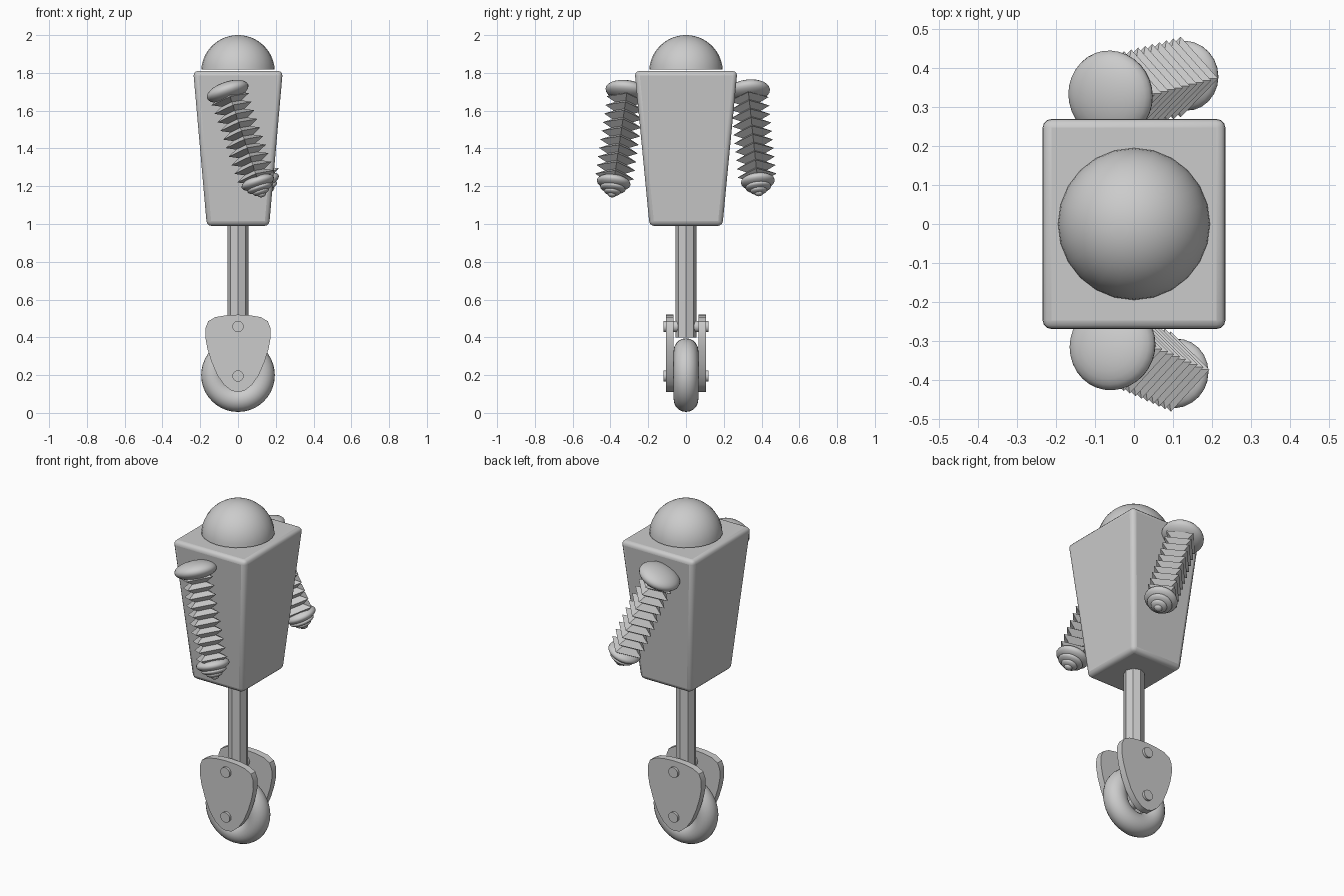
import bpy
import bmesh
from math import sin, cos, pi, radians
from mathutils import Matrix, Vector

default = bpy.data.objects.get("Cube")
if default:
    bpy.data.objects.remove(default)


def finish(name, bm, matrix=None, smooth=None, bevel=0, segments=1):
    """Turn a bmesh into a named object, optionally bevelled and smoothed."""
    bmesh.ops.remove_doubles(bm, verts=bm.verts, dist=1e-5)
    if matrix:
        bm.transform(matrix)
    bmesh.ops.recalc_face_normals(bm, faces=bm.faces)
    mesh = bpy.data.meshes.new(name)
    bm.to_mesh(mesh)
    bm.free()
    obj = bpy.data.objects.new(name, mesh)
    bpy.context.collection.objects.link(obj)
    if bevel:
        mod = obj.modifiers.new("Bevel", "BEVEL")
        mod.width = bevel
        mod.segments = segments
    if smooth:
        bpy.ops.object.select_all(action="DESELECT")
        obj.select_set(True)
        bpy.context.view_layer.objects.active = obj
        bpy.ops.object.shade_smooth_by_angle(angle=radians(smooth))
    return obj


def lathe(name, profile, sides, matrix=None, smooth=None, closed=False):
    """Revolve (radius, height) points around z."""
    bm = bmesh.new()
    rings = [[bm.verts.new((r * cos(2 * pi * k / sides), r * sin(2 * pi * k / sides), z))
              for k in range(sides)] for r, z in profile]
    pairs = list(zip(rings, rings[1:]))
    if closed:
        pairs.append((rings[-1], rings[0]))
    for a, b in pairs:
        for k in range(sides):
            n = (k + 1) % sides
            bm.faces.new((a[k], a[n], b[n], b[k]))
    return finish(name, bm, matrix, smooth)


def arc(radius, half_height, start=-pi / 2, end=pi / 2, steps=14, z=0):
    angles = [start + (end - start) * i / steps for i in range(steps + 1)]
    return [(max(radius * cos(a), 0), z + half_height * sin(a)) for a in angles]


def rod(radius, low, high):
    return [(0, low), (radius, low), (radius, high), (0, high)]


# Tapered body with rounded edges
bm = bmesh.new()
bmesh.ops.create_cube(bm, size=2)
for v in bm.verts:
    top = v.co.z > 0
    v.co = (v.co.x * (0.237 if top else 0.165),
            v.co.y * (0.272 if top else 0.193),
            1.81 if top else 0.99)
finish("body", bm, smooth=40, bevel=0.025, segments=3)

# Domed head
lathe("head_dome", [(0, 1.817)] + arc(0.195, 0.195, start=0.06, z=1.805), 24, smooth=40)

# Octagonal leg post
lathe("leg_post", rod(0.055, 0.4, 1.05), 8)

# Wheel tyre, turning about the y axis
along_y = Matrix.Rotation(pi / 2, 4, "X")
tyre = [(0.13 + 0.065 * cos(2 * pi * i / 20), 0.065 * sin(2 * pi * i / 20)) for i in range(20)]
lathe("wheel", tyre, 40, Matrix.Translation((0, 0, 0.2)) @ along_y, 60, closed=True)

# Fork pins
for name, z in (("wheel_axle", 0.195), ("fork_pin", 0.457)):
    lathe(name, rod(0.03, -0.12, 0.12), 16, Matrix.Translation((0, 0, z)) @ along_y, 40)

# Shield-shaped fork plates either side of the wheel
half = [(0.06, 0.517), (0.12, 0.507), (0.158, 0.485), (0.172, 0.45), (0.173, 0.40),
        (0.162, 0.34), (0.14, 0.27), (0.11, 0.2), (0.075, 0.15), (0.035, 0.118)]
outline = [(0, 0.52)] + half + [(0, 0.11)] + [(-x, z) for x, z in reversed(half)]
for name, y in (("front_fork_plate", -0.106), ("back_fork_plate", 0.066)):
    bm = bmesh.new()
    face = bm.faces.new([bm.verts.new((x, y, z)) for x, z in outline])
    grown = bmesh.ops.extrude_face_region(bm, geom=[face])["geom"]
    bmesh.ops.translate(bm, vec=(0, 0.04, 0),
                        verts=[g for g in grown if isinstance(g, bmesh.types.BMVert)])
    finish(name, bm, smooth=35)


def arm(side, shoulder, hand):
    """Disc shoulder, four-sided bellows and a stepped hand along one axis."""
    shoulder, hand = Vector(shoulder), Vector(hand)
    up = (shoulder - hand).normalized()
    across = (Vector((1, 0, 0)) - up * up.x).normalized()
    frame = Matrix((across, up.cross(across), up)).transposed().to_4x4()
    at_shoulder = Matrix.Translation(shoulder) @ frame
    at_hand = Matrix.Translation(hand) @ frame
    length = (shoulder - hand).length

    lathe(side + "_shoulder", arc(0.115, 0.05), 32, at_shoulder, 40)

    fins = 10
    low, pitch = 0.01, (length - 0.03) / fins
    folds = [(0, low)]
    for i in range(fins):
        folds += [(0.055, low + i * pitch), (0.104, low + (i + 0.5) * pitch)]
    folds += [(0.055, low + fins * pitch), (0, low + fins * pitch)]
    lathe(side + "_bellows", folds, 4, at_hand)

    steps = ((0.09, 0.036, 0), (0.068, 0.022, -0.032),
             (0.044, 0.018, -0.052), (0.022, 0.014, -0.068))
    for i, (radius, thick, z) in enumerate(steps, 1):
        lathe(f"{side}_hand_ring_{i}", arc(radius, thick, z=z), 24, at_hand, 40)


arm("front", (-0.055, -0.312, 1.702), (0.105, -0.383, 1.22))
arm("back", (-0.06, 0.33, 1.702), (0.132, 0.38, 1.225))
